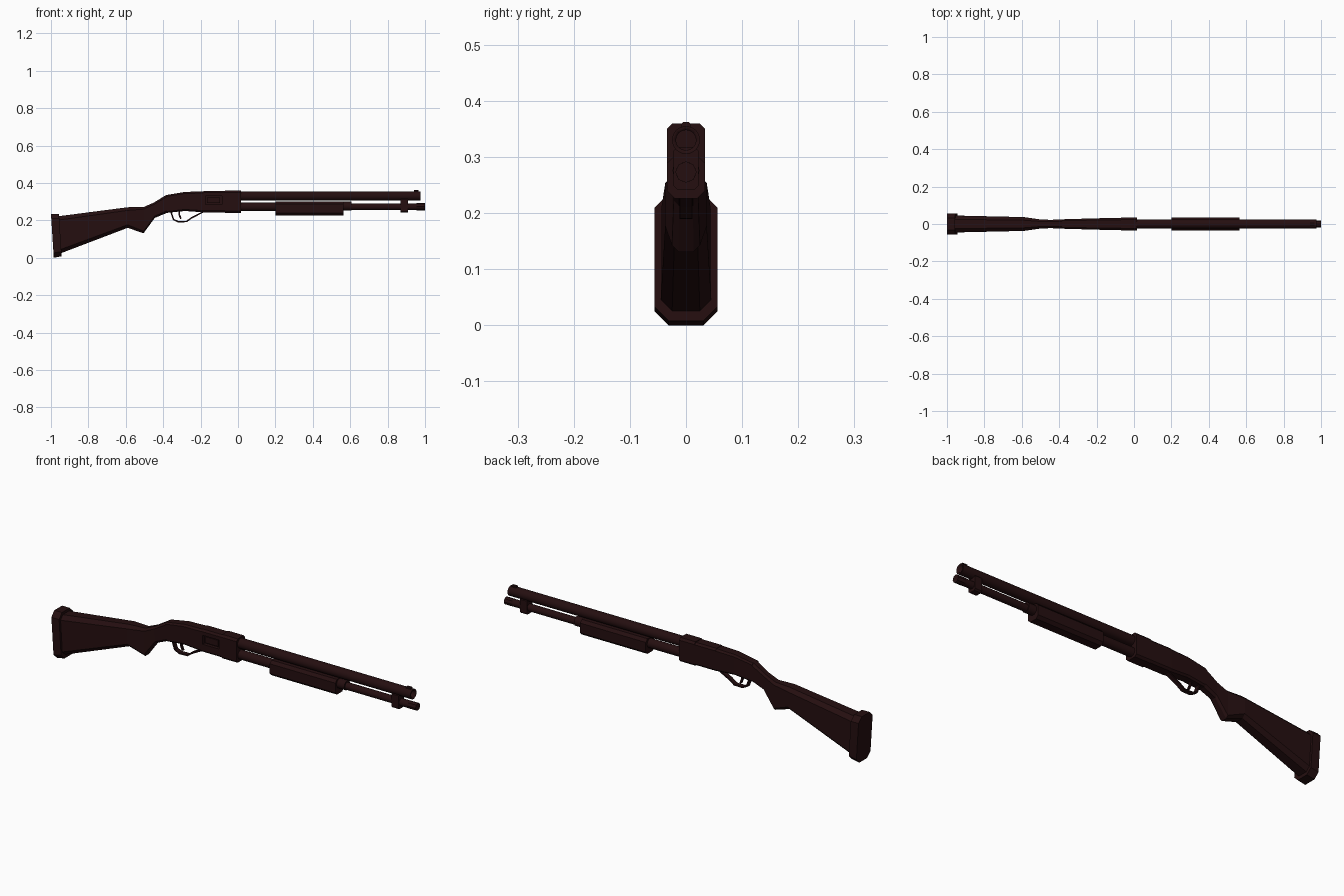
import bpy, bmesh, math
from mathutils import Vector, Matrix

cube = bpy.data.objects.get("Cube")
if cube:
    bpy.data.objects.remove(cube, do_unlink=True)

brown = bpy.data.materials.new("dark_brown")
brown.use_nodes = True
COLOUR = (0.018, 0.0045, 0.005, 1)
brown.diffuse_color = COLOUR
brown.node_tree.nodes["Principled BSDF"].inputs["Base Color"].default_value = COLOUR


def finish(name, bm):
    bmesh.ops.recalc_face_normals(bm, faces=bm.faces)
    mesh = bpy.data.meshes.new(name)
    bm.to_mesh(mesh)
    bm.free()
    mesh.materials.append(brown)
    ob = bpy.data.objects.new(name, mesh)
    bpy.context.scene.collection.objects.link(ob)
    return ob


def loft(name, stations, cham=0.3):
    """Chamfered sections; a station is (top x, top z, bottom x, bottom z, half width)."""
    bm = bmesh.new()
    rings = []
    for xt, zt, xb, zb, w in stations:
        top, bot = Vector((xt, 0, zt)), Vector((xb, 0, zb))
        c = min(cham * w, 0.3 * (top - bot).length)
        step = (bot - top).normalized() * c
        half = [(top, w - c), (top + step, w), (bot - step, w), (bot, w - c)]
        ring = [p + Vector((0, y, 0)) for p, y in half]
        ring += [p - Vector((0, y, 0)) for p, y in reversed(half)]
        rings.append([bm.verts.new(p) for p in ring])
    for a, b in zip(rings, rings[1:]):
        for i in range(len(a)):
            j = (i + 1) % len(a)
            bm.faces.new((a[i], a[j], b[j], b[i]))
    bm.faces.new(rings[0])
    bm.faces.new(list(reversed(rings[-1])))
    return finish(name, bm)


def block(name, x0, x1, z0, z1, w, cham=0.3):
    return loft(name, [(x, z1, x, z0, w) for x in (x0, x1)], cham)


def tube(name, x0, x1, z, r, sides=16):
    bm = bmesh.new()
    bmesh.ops.create_cone(bm, cap_ends=True, segments=sides, radius1=r, radius2=r, depth=x1 - x0,
                          matrix=Matrix.Translation(((x0 + x1) / 2, 0, z)) @ Matrix.Rotation(math.pi / 2, 4, 'Y'))
    ob = finish(name, bm)
    bpy.context.view_layer.objects.active = ob
    bpy.ops.object.select_all(action='DESELECT')
    ob.select_set(True)
    bpy.ops.object.shade_smooth_by_angle(angle=math.radians(35))
    return ob


def cut(target, cutter):
    mod = target.modifiers.new("cut", 'BOOLEAN')
    mod.operation = 'DIFFERENCE'
    mod.solver = 'EXACT'
    mod.object = cutter
    cutter.hide_render = True
    cutter.hide_viewport = True
    cutter.display_type = 'WIRE'


# Shoulder stock, wrist and rear of the receiver
loft("butt_pad", [(-1, 0.235, -0.985, 0.0, 0.056), (-0.957, 0.235, -0.943, 0.008, 0.056)], 0.45)
loft("stock", [
    (-0.96, 0.222, -0.945, 0.025, 0.045),
    (-0.59, 0.27, -0.59, 0.16, 0.037),
    (-0.505, 0.271, -0.505, 0.131, 0.025),
    (-0.45, 0.295, -0.445, 0.213, 0.022),
    (-0.385, 0.335, -0.38, 0.24, 0.025),
], 0.45)
loft("receiver_rear", [
    (-0.385, 0.335, -0.38, 0.24, 0.025),
    (-0.285, 0.352, -0.285, 0.25, 0.028),
    (-0.185, 0.355, -0.185, 0.243, 0.03),
])

# Receiver with a recessed port on its right side
receiver = block("receiver", -0.185, -0.07, 0.243, 0.357, 0.031)
port = block("port_cutter", -0.175, -0.085, 0.285, 0.33, 0.02, 0)
port.location.y = -0.035
cut(receiver, port)
bolt = block("bolt", -0.165, -0.095, 0.292, 0.323, 0.006, 0)
bolt.location.y = -0.018
block("receiver_front", -0.07, 0.015, 0.24, 0.36, 0.034)


# Trigger guard as a bent strap, and the trigger
def strap(name, path, thick, width):
    pts = [Vector((x, 0, z)) for x, z in path]
    stations = []
    for i, p in enumerate(pts):
        t = (pts[min(i + 1, len(pts) - 1)] - pts[max(i - 1, 0)]).normalized()
        n = Vector((-t.z, 0, t.x)) * thick / 2
        a, b = p + n, p - n
        stations.append((a.x, a.z, b.x, b.z, width))
    return loft(name, stations, 0.1)


strap("trigger_guard", [(-0.36, 0.25), (-0.345, 0.205), (-0.32, 0.193), (-0.275, 0.194),
                        (-0.247, 0.214), (-0.185, 0.246)], 0.008, 0.012)
strap("trigger", [(-0.315, 0.255), (-0.314, 0.23), (-0.305, 0.208)], 0.009, 0.006)

# Barrel, magazine tube and fittings
barrel = tube("barrel", 0.0, 0.975, 0.33, 0.025)
cut(barrel, tube("bore_cutter", 0.9, 1.0, 0.33, 0.018))
tube("magazine_tube", 0.0, 0.98, 0.273, 0.018)
tube("magazine_collar", 0.0, 0.2, 0.273, 0.023)
tube("magazine_cap", 0.955, 1.0, 0.273, 0.019, 8)
block("barrel_clamp", 0.87, 0.908, 0.242, 0.318, 0.022)
block("front_sight", 0.94, 0.965, 0.35, 0.362, 0.008)

# Sliding fore grip
block("fore_grip", 0.2, 0.565, 0.226, 0.302, 0.034, 0.4)
tube("fore_grip_ring", 0.56, 0.607, 0.276, 0.024)
